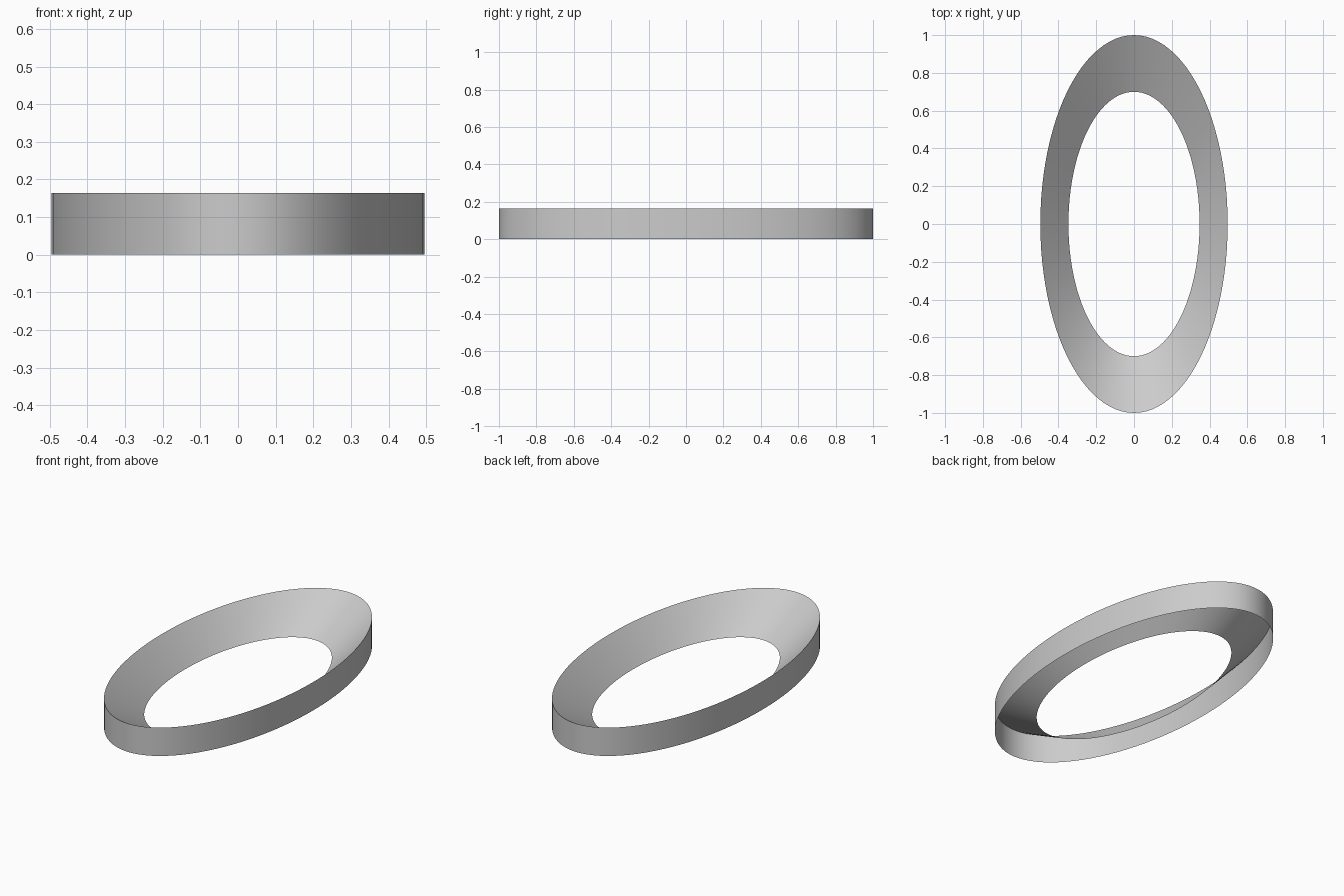
import bpy, bmesh
from math import cos, sin, tau, radians

if "Cube" in bpy.data.objects:
    bpy.data.objects.remove(bpy.data.objects["Cube"])

SEGMENTS = 96
HALF_X, HALF_Y, HEIGHT, INNER = 0.496, 1.0, 0.164, 0.7

# Cross-section as (ellipse scale, z): wall foot, top rim, inner lip of the funnel
PROFILE = [(1.0, 0.0), (1.0, HEIGHT), (INNER, 0.0)]

bm = bmesh.new()
rings = []
for scale, z in PROFILE:
    rings.append([bm.verts.new((HALF_X * scale * cos(tau * i / SEGMENTS),
                                HALF_Y * scale * sin(tau * i / SEGMENTS), z))
                  for i in range(SEGMENTS)])

# Upright outer wall and sloping inner band, open underneath
for low, high in zip(rings, rings[1:]):
    for i in range(SEGMENTS):
        j = (i + 1) % SEGMENTS
        bm.faces.new((low[i], low[j], high[j], high[i]))

mesh = bpy.data.meshes.new("oval_rim")
bm.to_mesh(mesh)
bm.free()
rim = bpy.data.objects.new("oval_rim", mesh)
bpy.context.collection.objects.link(rim)

# Smooth around the oval, crisp top edge
bpy.context.view_layer.objects.active = rim
rim.select_set(True)
bpy.ops.object.shade_smooth_by_angle(angle=radians(30))
